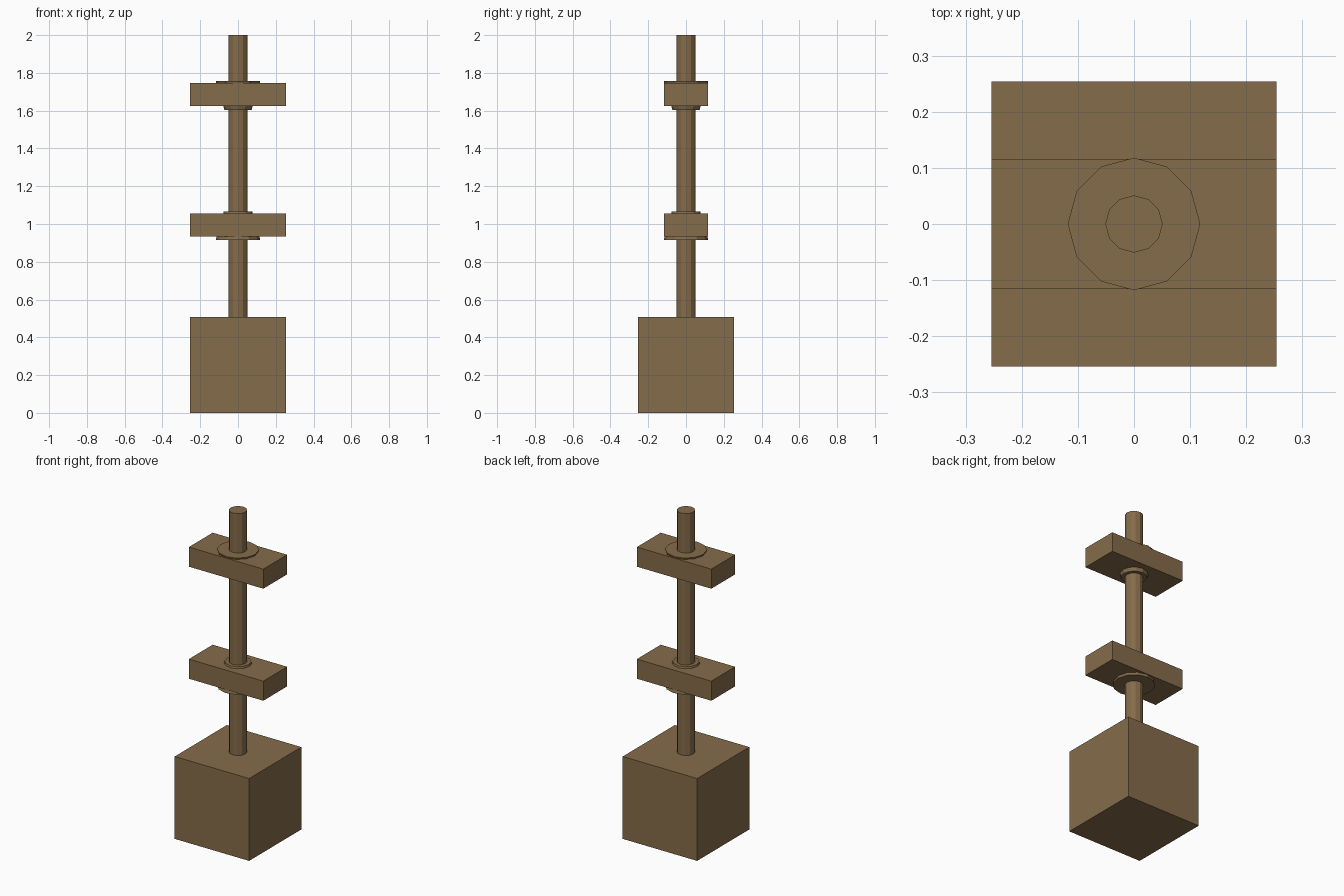
import bpy
import bmesh
from mathutils import Matrix

if "Cube" in bpy.data.objects:
    bpy.data.objects.remove(bpy.data.objects["Cube"])

# One brown for everything
brown = bpy.data.materials.new("wood_brown")
brown.diffuse_color = (0.235, 0.150, 0.069, 1.0)
brown.use_nodes = True
brown.node_tree.nodes["Principled BSDF"].inputs["Base Color"].default_value = brown.diffuse_color


def finish(name, bm):
    mesh = bpy.data.meshes.new(name)
    bm.to_mesh(mesh)
    bm.free()
    mesh.materials.append(brown)
    obj = bpy.data.objects.new(name, mesh)
    bpy.context.collection.objects.link(obj)


def box(name, size_x, size_y, z0, z1):
    bm = bmesh.new()
    m = Matrix.Translation((0, 0, (z0 + z1) / 2)) @ Matrix.Diagonal((size_x, size_y, z1 - z0, 1))
    bmesh.ops.create_cube(bm, size=1, matrix=m)
    finish(name, bm)


def cone(name, r_bottom, r_top, z0, z1):
    bm = bmesh.new()
    bmesh.ops.create_cone(bm, cap_ends=True, segments=12, radius1=r_bottom, radius2=r_top,
                          depth=z1 - z0, matrix=Matrix.Translation((0, 0, (z0 + z1) / 2)))
    finish(name, bm)


# Base block and the 12-sided post standing on it
box("base_block", 0.508, 0.508, 0.0, 0.508)
cone("post", 0.051, 0.051, 0.50, 2.0)

# Crossbars, each with a tapered collar running through it
box("lower_crossbar", 0.508, 0.232, 0.935, 1.056)
cone("lower_collar", 0.118, 0.075, 0.915, 1.067)
box("upper_crossbar", 0.508, 0.232, 1.626, 1.747)
cone("upper_collar", 0.072, 0.118, 1.604, 1.757)
